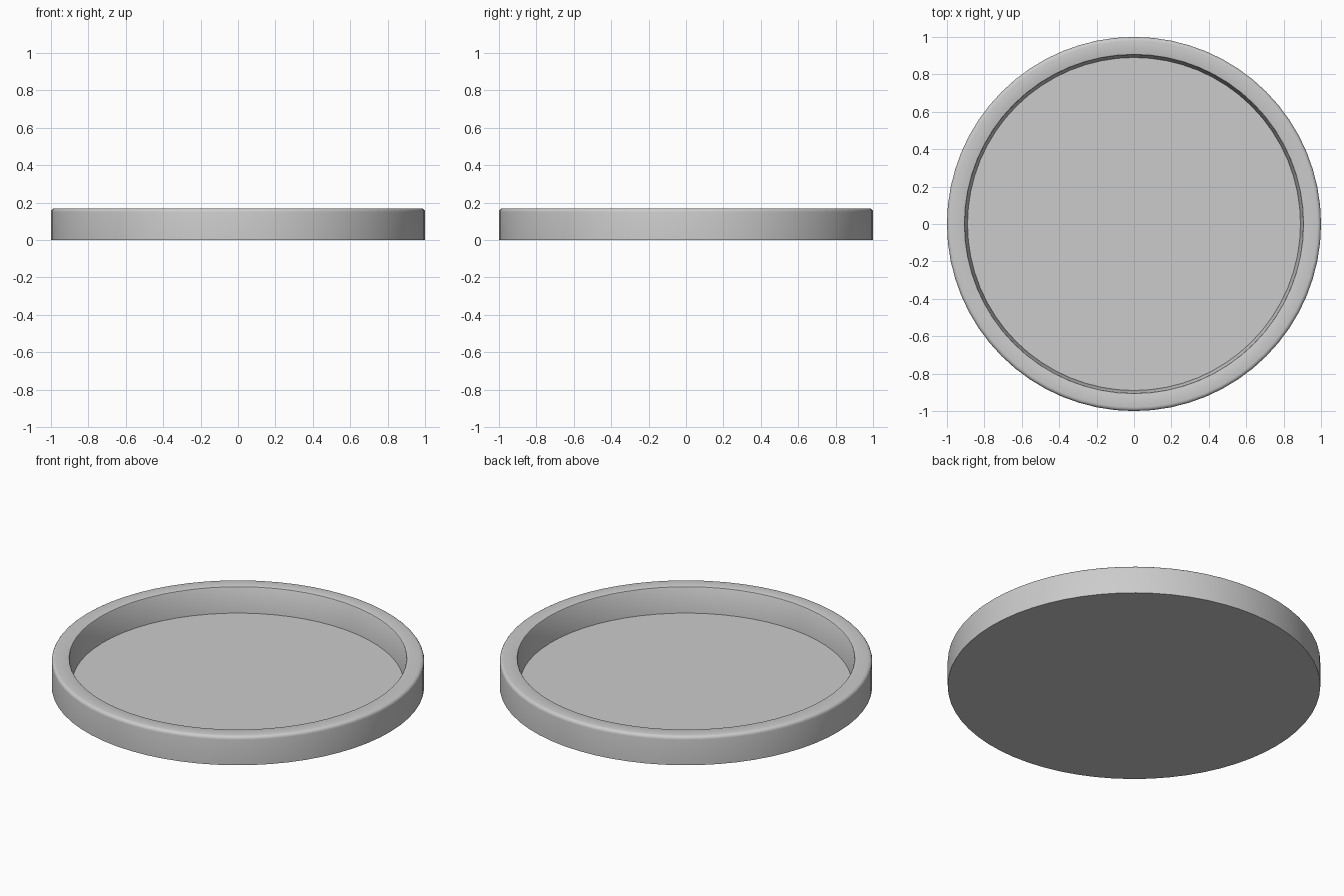
import bpy, bmesh, math

if "Cube" in bpy.data.objects:
    bpy.data.objects.remove(bpy.data.objects["Cube"])

SEGMENTS = 64

# Half cross-section (radius, height): base, outer wall, rounded rim, inner wall, floor
profile = [(1.0, 0.0), (1.0, 0.15)]
for i in range(1, 5):  # outer rim rounding
    a = math.radians(90 * i / 4)
    profile.append((0.98 + 0.02 * math.cos(a), 0.15 + 0.02 * math.sin(a)))
profile += [(0.912, 0.17), (0.907, 0.168), (0.904, 0.163), (0.89, 0.02)]

# Spin the profile into rings
bm = bmesh.new()
rings = []
for r, z in profile:
    rings.append([bm.verts.new((r * math.cos(2 * math.pi * i / SEGMENTS),
                                r * math.sin(2 * math.pi * i / SEGMENTS), z))
                  for i in range(SEGMENTS)])
for low, high in zip(rings, rings[1:]):
    for i in range(SEGMENTS):
        j = (i + 1) % SEGMENTS
        bm.faces.new((low[i], low[j], high[j], high[i]))

# Underside and inner floor
bm.faces.new(rings[0][::-1])
bm.faces.new(rings[-1])

mesh = bpy.data.meshes.new("round_tray")
bm.to_mesh(mesh)
bm.free()
tray = bpy.data.objects.new("round_tray", mesh)
bpy.context.collection.objects.link(tray)

# Smooth walls with crisp edges
bpy.context.view_layer.objects.active = tray
tray.select_set(True)
bpy.ops.object.shade_smooth_by_angle(angle=math.radians(30))
